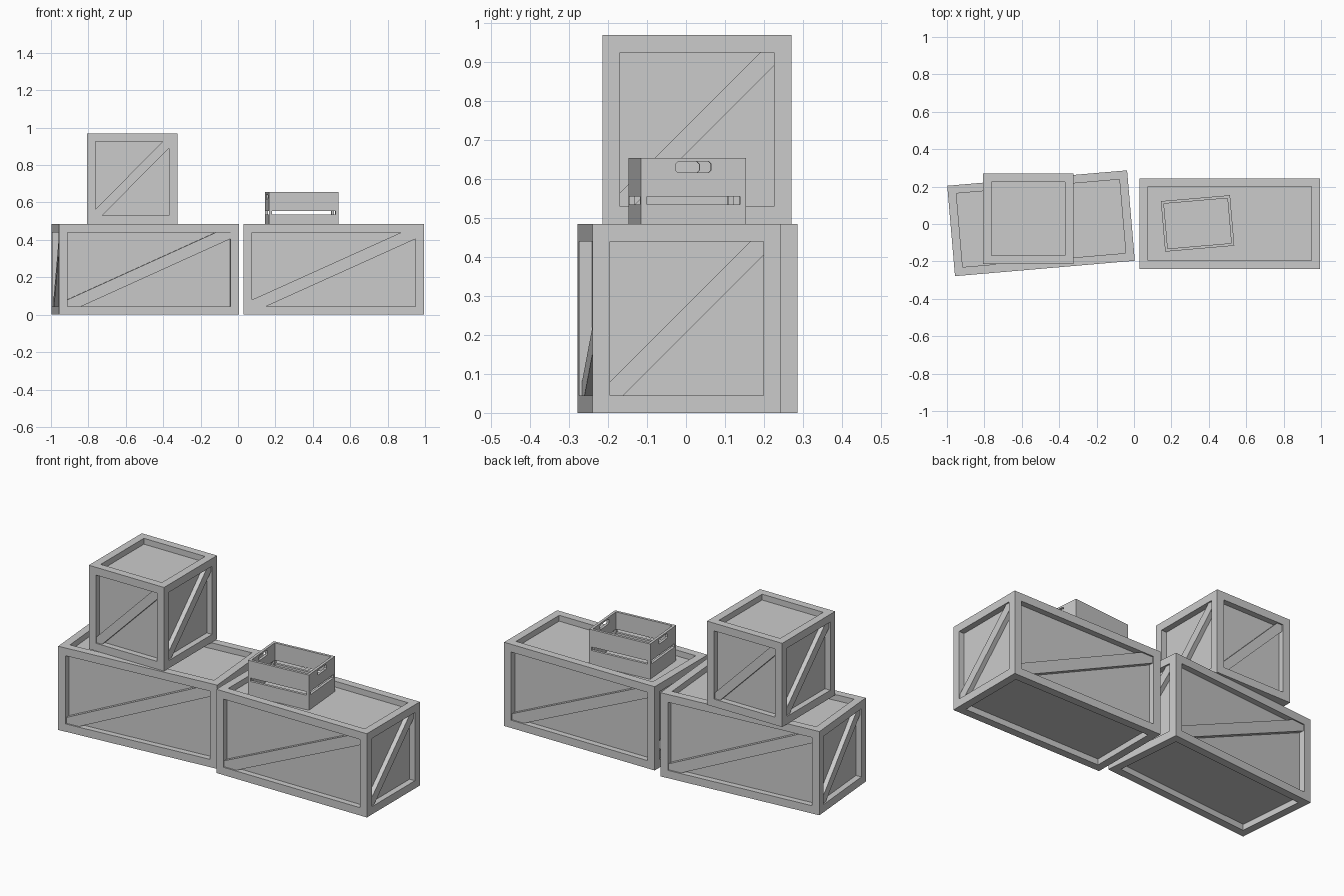
import bpy, bmesh, math
from mathutils import Matrix, Vector

if "Cube" in bpy.data.objects:
    bpy.data.objects.remove(bpy.data.objects["Cube"])

FRAME, DEPTH, BRACE_GAP, CUT = 0.045, 0.034, 0.008, 0.088


def make_object(name, bm, loc, angle):
    bmesh.ops.recalc_face_normals(bm, faces=bm.faces)
    me = bpy.data.meshes.new(name)
    bm.to_mesh(me)
    bm.free()
    ob = bpy.data.objects.new(name, me)
    bpy.context.collection.objects.link(ob)
    ob.location = loc
    ob.rotation_euler.z = math.radians(angle)
    return ob


def box(bm, size, center=(0, 0, 0)):
    m = Matrix.Translation(center) @ Matrix.Diagonal((*size, 1))
    return bmesh.ops.create_cube(bm, size=1, matrix=m)["verts"]


def crate(name, size, loc, angle=0):
    # framed body: each face inset, then sunk
    bm = bmesh.new()
    box(bm, size)
    panels = list(bm.faces)
    bmesh.ops.inset_individual(bm, faces=panels, thickness=FRAME, use_even_offset=True)
    for f in panels:
        n = f.normal.copy()
        new = bmesh.ops.extrude_discrete_faces(bm, faces=[f])["faces"][0]
        bmesh.ops.translate(bm, verts=new.verts, vec=-n * DEPTH)
    make_object(name, bm, loc, angle)

    # diagonal brace on each of the four sides, corner to corner
    bm = bmesh.new()
    for k in range(4):
        length, reach = (size[0], size[1]) if k % 2 == 0 else (size[1], size[0])
        w, h = length / 2 - FRAME, size[2] / 2 - FRAME
        a, b = w * (1 - 2 * CUT), h * (1 - 2 * CUT)
        outline = [(-w, -h), (-a, -h), (w, b), (w, h), (a, h), (-w, -b)]
        y = -reach / 2
        rot = Matrix.Rotation(k * math.pi / 2, 3, 'Z')
        face = bm.faces.new([bm.verts.new(rot @ Vector((x, y + BRACE_GAP, z)))
                             for x, z in outline])
        ext = bmesh.ops.extrude_face_region(bm, geom=[face], use_keep_orig=True)
        vs = [v for v in ext["geom"] if isinstance(v, bmesh.types.BMVert)]
        bmesh.ops.translate(bm, verts=vs, vec=rot @ Vector((0, DEPTH - BRACE_GAP, 0)))
    make_object(name + "_braces", bm, loc, angle)


def cut(target, cutter):
    mod = target.modifiers.new("cut", 'BOOLEAN')
    mod.operation, mod.solver, mod.object = 'DIFFERENCE', 'EXACT', cutter
    bpy.context.view_layer.objects.active = target
    bpy.ops.object.modifier_apply(modifier=mod.name)
    bpy.data.objects.remove(cutter)


# large crates
S = 0.485
crate("right_long_crate", (0.965, S, S), (0.512, 0.002, S / 2))
crate("left_long_crate", (0.965, S, S), (-0.497, 0.004, S / 2), 4.9)
crate("upper_crate", (0.482, S, S), (-0.565, 0.028, S * 1.5))

# small open box resting in the right crate's lid
L, W, T = 0.371, 0.271, 0.015
base, top = S - DEPTH, 0.655
H = top - base
place = ((0.34, 0.003, base), 4.9)
bm = bmesh.new()
box(bm, (L, W, H), (0, 0, H / 2))
small = make_object("small_open_box", bm, *place)

# hollow, slots between the boards, and hand holes in the ends
iL, iW, slot_z = L - 2 * T, W - 2 * T, 0.545 - base
for name, size, z, bevel in (
        ("hollow", (iL, iW, H), H / 2 + T, 0),
        ("long_slots", (iL - 0.001, W + 0.1, 0.02), slot_z, 0),
        ("end_slots", (L + 0.1, iW - 0.001, 0.02), slot_z, 0),
        ("hand_holes", (L + 0.1, 0.092, 0.028), 0.631 - base, 0.006)):
    bm = bmesh.new()
    box(bm, size, (0, 0, z))
    if bevel:
        along = [e for e in bm.edges
                 if abs(e.verts[0].co.x - e.verts[1].co.x) > 0.1]
        bmesh.ops.bevel(bm, geom=along, offset=bevel, segments=1, affect='EDGES')
    cutter = make_object(name, bm, *place)
    cutter.hide_render = True
    bpy.context.view_layer.update()
    cut(small, cutter)
